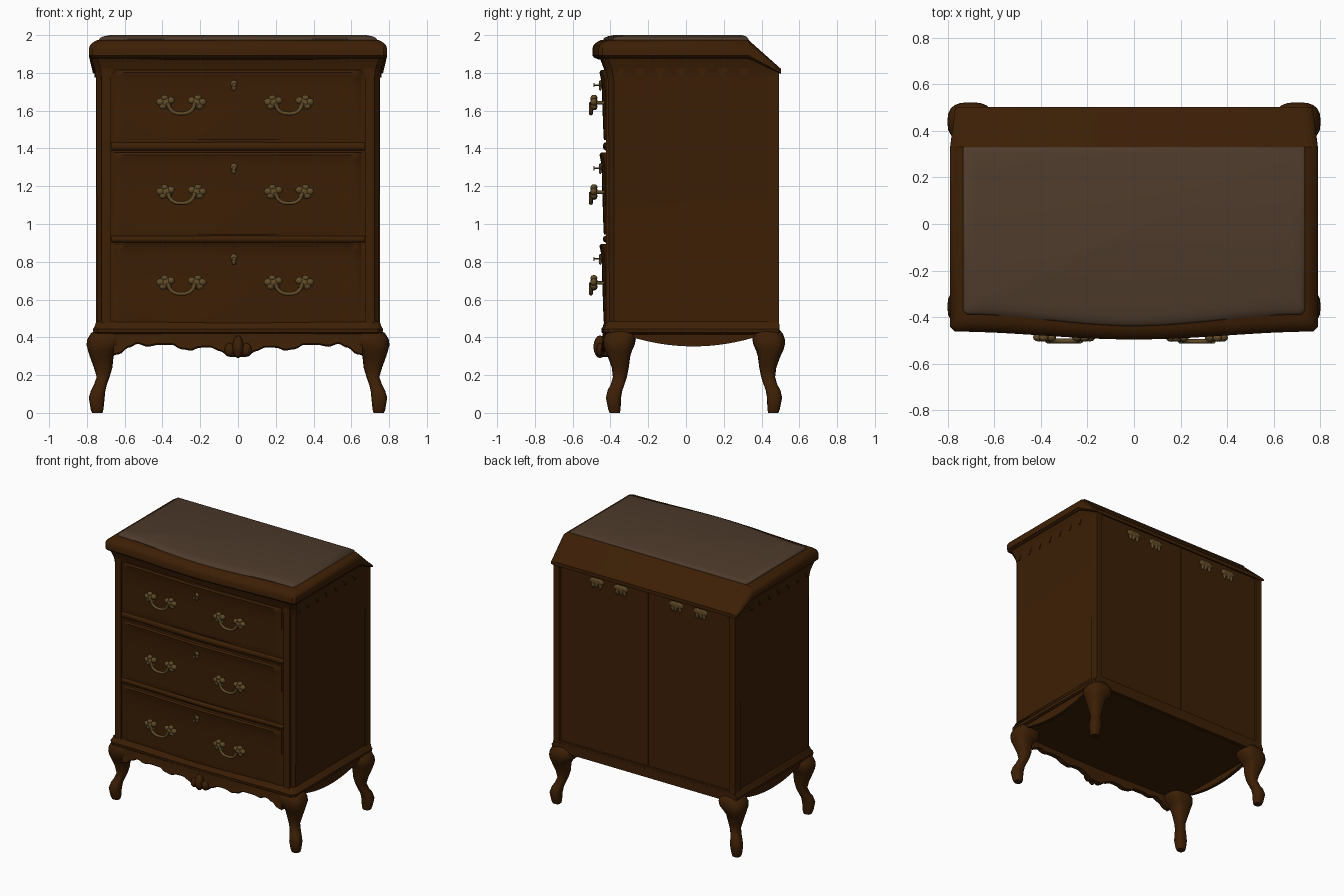
import bpy, bmesh, math
from mathutils import Matrix, Vector

if "Cube" in bpy.data.objects:
    bpy.data.objects.remove(bpy.data.objects["Cube"])


def material(name, rgb):
    m = bpy.data.materials.new(name)
    m.diffuse_color = (*rgb, 1)
    m.use_nodes = True
    m.node_tree.nodes["Principled BSDF"].inputs["Base Color"].default_value = m.diffuse_color
    return m


WOOD = material("brown_wood", (0.046, 0.0138, 0.0016))
STONE = material("grey_brown_stone", (0.075, 0.043, 0.024))
BRASS = material("aged_brass", (0.115, 0.070, 0.020))


def finish(name, bm, mat, angle=35):
    bmesh.ops.recalc_face_normals(bm, faces=bm.faces)
    me = bpy.data.meshes.new(name)
    bm.to_mesh(me)
    bm.free()
    me.materials.append(mat)
    o = bpy.data.objects.new(name, me)
    bpy.context.collection.objects.link(o)
    bpy.ops.object.select_all(action='DESELECT')
    o.select_set(True)
    bpy.context.view_layer.objects.active = o
    bpy.ops.object.shade_smooth_by_angle(angle=math.radians(angle))
    return o


def loft_bm(rings):
    """Closed rings joined in sequence, capped at both ends."""
    bm = bmesh.new()
    vs = [[bm.verts.new(p) for p in r] for r in rings]
    n = len(vs[0])
    for a, b in zip(vs, vs[1:]):
        for i in range(n):
            j = (i + 1) % n
            bm.faces.new((a[i], a[j], b[j], b[i]))
    bm.faces.new(vs[0])
    bm.faces.new(vs[-1])
    return bm


def box(name, x, y, z, mat=WOOD):
    ring = [(x[0], y[0]), (x[1], y[0]), (x[1], y[1]), (x[0], y[1])]
    return finish(name, loft_bm([[(*p, h) for p in ring] for h in z]), mat)


def wave(t):
    return (1 - math.cos(math.pi * max(-1, min(1, t)))) / 2


def outline(hw, yf, bow, yb, ch, z, n=28):
    """Case footprint: bowed front, clipped front corners, straight back."""
    pts = []
    for i in range(n + 1):
        x = (hw - ch) * (2 * i / n - 1)
        pts.append((x, yf + bow * wave(x / hw), z))
    yc = yf + bow + ch
    return pts + [(hw, yc, z), (hw, yb, z), (-hw, yb, z), (-hw, yc, z)]


def slope_back(bm, z_low, lo, hi, taper=0):
    """Bend the rear of the top down into a sloping, slightly narrower back edge."""
    bmesh.ops.bisect_plane(bm, geom=bm.verts[:] + bm.edges[:] + bm.faces[:],
                           plane_co=(0, 0.33, 0), plane_no=(0, 1, 0))
    for v in bm.verts:
        if v.co.y > 0.331 and v.co.z > z_low - 0.02:
            t = max(0, min(1, (v.co.z - z_low) / 0.115))
            v.co.z -= (v.co.y - 0.33) * (lo + (hi - lo) * t)
            v.co.x *= 1 - taper * (v.co.y - 0.33)


def front(x):
    return -0.432 + 0.016 * wave(x / 0.64)


def sweep(name, xs, section, mat=WOOD):
    """Cross-section (depth, z) carried along the bowed front."""
    return finish(name, loft_bm([[(x, front(x) + d, z) for d, z in section(x)] for x in xs]), mat)


def span(a, b, n):
    return [a + (b - a) * i / n for i in range(n + 1)]


# Carcass
rings = [outline(hw, yf, 0.012, 0.472, 0.03, z) for z, hw, yf in
         ((0.40, 0.745, -0.424), (1.76, 0.75, -0.424), (1.82, 0.758, -0.434), (1.875, 0.775, -0.455))]
bm = loft_bm(rings)
slope_back(bm, 1.86, 0.4, 0.5, 0.12)
finish("case_body", bm, WOOD)

# Base moulding
finish("base_moulding", loft_bm([outline(0.745 + g, -0.426 - g, 0.012, 0.493, 0.025, z) for z, g in
       ((0.415, 0.005), (0.425, 0.020), (0.445, 0.023), (0.455, 0.015), (0.475, 0.009), (0.485, 0.0))]), WOOD)

# Top moulding with sloped rear
bm = loft_bm([outline(0.79 - g, -0.496 + g, 0.034, 0.503, 0.02, z) for z, g in
              ((1.872, 0.03), (1.882, 0.008), (1.892, 0.0), (1.93, 0.0), (1.948, 0.008), (1.966, 0.028),
               (1.975, 0.05))])
slope_back(bm, 1.86, 0.4, 0.89, 0.16)
finish("top_moulding", bm, WOOD)

# Stone slab with a softly rounded edge
finish("stone_top", loft_bm([outline(0.735 - g, -0.438 + g, 0.05, 0.331 - g * 0.6, 0.015, z) for z, g in
       ((1.965, 0), (1.980, 0), (1.987, 0.008), (1.994, 0.025), (2.0, 0.055))]), STONE, 50)

# Drawers: fronts lean out towards the top
for k, (z0, z1) in enumerate(((1.445, 1.815), (0.945, 1.378), (0.475, 0.895))):
    def face(x):
        e = min(1, 0.15 + (0.655 - abs(x)) / 0.035)
        return [(0.02, z0), (-0.002, z0), (-0.004 * e, z0 + 0.012), (-0.005 * e, z0 + 0.03),
                (-0.011 * e, (z0 + z1) / 2), (-0.015 * e, z1 - 0.07), (-0.020 * e, z1 - 0.04),
                (-0.026 * e, z1 - 0.012), (-0.018 * e, z1), (0.02, z1)]
    sweep(f"drawer_front_{k}", [-0.655, -0.64, -0.625] + span(-0.6, 0.6, 24) + [0.625, 0.64, 0.655], face)

# Shallow rounded rails between drawers
for k, (zc, r) in enumerate(((1.84, 0.016), (1.411, 0.022), (0.92, 0.018))):
    sweep(f"front_rail_{k}", span(-0.67, 0.67, 28),
          lambda x: [(0.008 - 0.016 * math.sin(a), zc - r * math.cos(a)) for a in span(0, math.pi, 8)])

# Scalloped front apron
HALF = [(0, .295), (.05, .297), (.09, .325), (.15, .347), (.20, .345), (.25, .33), (.30, .337),
        (.35, .36), (.42, .36), (.48, .35), (.53, .365), (.58, .345), (.63, .31), (.68, .30)]


def scallop(x):
    x = abs(x)
    for (a, p), (b, q) in zip(HALF, HALF[1:]):
        if x <= b:
            return p + (q - p) * wave((x - a) / (b - a))
    return HALF[-1][1]


sweep("front_apron", span(-0.66, 0.66, 88), lambda x: [
    (0.025, 0.43), (-0.008, 0.43), (-0.014, scallop(x) + 0.025), (-0.018, scallop(x) + 0.008),
    (-0.01, scallop(x)), (0.025, scallop(x))])

# Carved shell at the apron centre
bm = bmesh.new()
for x, z, rx, rz, d in ((0, .35, .03, .06, .035), (-.045, .335, .027, .035, .018), (.045, .335, .027, .035, .018)):
    bmesh.ops.create_uvsphere(bm, u_segments=14, v_segments=8, radius=1,
                              matrix=Matrix.Translation((x, -0.455, z)) @ Matrix.Diagonal((rx, d, rz, 1)))
finish("apron_shell", bm, WOOD, 60)

for s, side in ((-1, "left"), (1, "right")):
    # Curved side apron
    ys = span(-0.32, 0.40, 24)
    prof = [(y, 0.352 + 0.05 * min(1, abs((y - 0.04) / 0.33)) ** 2) for y in ys] + [(0.40, 0.43), (-0.32, 0.43)]
    finish(f"side_apron_{side}", loft_bm([[(s * x, y, z) for y, z in prof] for x in (0.725, 0.75)]), WOOD)
    # Carved drops below the top on each side
    drops = [(y, 1.835 - 0.06 * abs(math.sin((y + 0.3) * math.pi / 0.11)) ** 4)
             for y in span(-0.36, 0.36, 60)] + [(0.36, 1.87), (-0.36, 1.87)]
    finish(f"side_carving_{side}", loft_bm([[(s * x, y, z) for y, z in drops] for x in (0.745, 0.759)]), WOOD)
    # Upright strips on side, front and back
    xs = sorted((s * 0.705, s * 0.753))
    box(f"rear_stile_{side}", xs, (0.43, 0.493), (0.475, 1.81))
    xs = sorted((s * 0.672, s * 0.722))
    box(f"front_post_{side}", xs, (-0.423, -0.39), (0.475, 1.84))

# Recessed back panels with an off-centre joint
for nm, xs in (("left", (-0.70, -0.031)), ("right", (-0.021, 0.70))):
    box(f"back_panel_{nm}", xs, (0.46, 0.478), (0.48, 1.81))

# Rear base strip
box("back_base_strip", (-0.75, 0.75), (0.46, 0.494), (0.405, 0.47))

# Cabriole legs
LEG = [(0, .745, .377, .028, .027), (.02, .746, .379, .034, .033), (.08, .748, .384, .042, .040),
       (.12, .740, .376, .038, .039), (.15, .728, .362, .034, .036), (.19, .714, .350, .034, .037),
       (.24, .714, .348, .049, .045), (.30, .722, .355, .063, .060), (.33, .718, .358, .076, .072),
       (.36, .706, .355, .096, .083), (.39, .700, .352, .098, .086), (.42, .695, .350, .085, .078),
       (.44, .69, .345, .065, .065)]
for sx, side in ((-1, "left"), (1, "right")):
    for rear in (False, True):
        rings = []
        for z, cx, cy, rx, ry in LEG:
            ring = []
            for i in range(20):
                a = math.tau * i / 20
                c, d = math.cos(a), math.sin(a)
                px = cx + rx * math.copysign(abs(c) ** 0.75, c)
                py = -cy + ry * math.copysign(abs(d) ** 0.75, d)
                ring.append((sx * px, 0.085 - py if rear else py, z))
            rings.append(ring)
        finish(f"{'rear' if rear else 'front'}_leg_{side}", loft_bm(rings), WOOD, 50)

# Lobe layouts (dx, dz, rx, rz) for leaf rosettes and back mounts
LEAF = ((0, 0, .030, .032), (.030, .004, .024, .020), (-.024, .012, .022, .020),
        (.016, -.018, .022, .018), (.008, .026, .020, .016), (-.016, -.022, .014, .018))
MOUNT = ((-.025, .012, .034, .024), (.025, .012, .034, .024), (0, .008, .03, .028),
         (-.03, -.016, .013, .026), (.03, -.016, .013, .026), (.004, -.014, .013, .024))


def leaf(bm, x, y, z, depth, s, lobes):
    """Cluster of flattened lobes."""
    for dx, dz, rx, rz in lobes:
        bmesh.ops.create_uvsphere(bm, u_segments=12, v_segments=6, radius=1,
                                  matrix=Matrix.Translation((x + s * dx, y, z + dz))
                                  @ Matrix.Diagonal((rx, depth, rz, 1)))


def rod(bm, x, y0, y1, z, r):
    bmesh.ops.create_cone(bm, cap_ends=True, segments=10, radius1=r, radius2=r, depth=abs(y1 - y0),
                          matrix=Matrix.Translation((x, (y0 + y1) / 2, z)) @ Matrix.Rotation(math.pi / 2, 4, 'X'))


# Drawer pulls and keyhole plates
for k, (zh, zk) in enumerate(((1.642, 1.735), (1.168, 1.295), (0.688, 0.815))):
    for xc, side in ((-0.30, "left"), (0.27, "right")):
        y = front(xc)
        bm = bmesh.new()
        for s in (-1, 1):
            leaf(bm, xc + s * 0.080, y - 0.062, zh, 0.018, s, LEAF)
            rod(bm, xc + s * 0.075, y, y - 0.065, zh, 0.009)
        finish(f"pull_leaves_{side}_{k}", bm, BRASS, 60)
        # Hanging bail
        cu = bpy.data.curves.new(f"pull_bail_{side}_{k}", 'CURVE')
        cu.dimensions, cu.bevel_depth, cu.bevel_resolution, cu.resolution_u = '3D', 0.010, 2, 5
        sp = cu.splines.new('BEZIER')
        pts = [(-.072, 0), (-.060, -.032), (-.035, -.052), (0, -.057), (.035, -.052), (.060, -.032), (.072, 0)]
        sp.bezier_points.add(len(pts) - 1)
        for b, (dx, dz) in zip(sp.bezier_points, pts):
            b.co = (xc + dx, y - 0.078, zh + dz)
            b.handle_left_type = b.handle_right_type = 'AUTO'
        cu.materials.append(BRASS)
        bpy.context.collection.objects.link(bpy.data.objects.new(cu.name, cu))
    bm = bmesh.new()
    y = front(0) - 0.022
    leaf(bm, -0.022, y, zk, 0.008, 1, ((0, .008, .018, .019), (0, -.012, .012, .019)))
    rod(bm, -0.022, y, y - 0.03, zk, 0.004)
    rod(bm, -0.022, y - 0.03, y - 0.036, zk, 0.011)
    finish(f"keyhole_plate_{k}", bm, BRASS, 60)

# Small leaf mounts on the back
bm = bmesh.new()
for xc in (-0.357, 0.303):
    for s in (-1, 1):
        leaf(bm, xc + s * 0.10, 0.480, 1.742, 0.010, s, MOUNT)
finish("back_leaf_mounts", bm, BRASS, 60)
